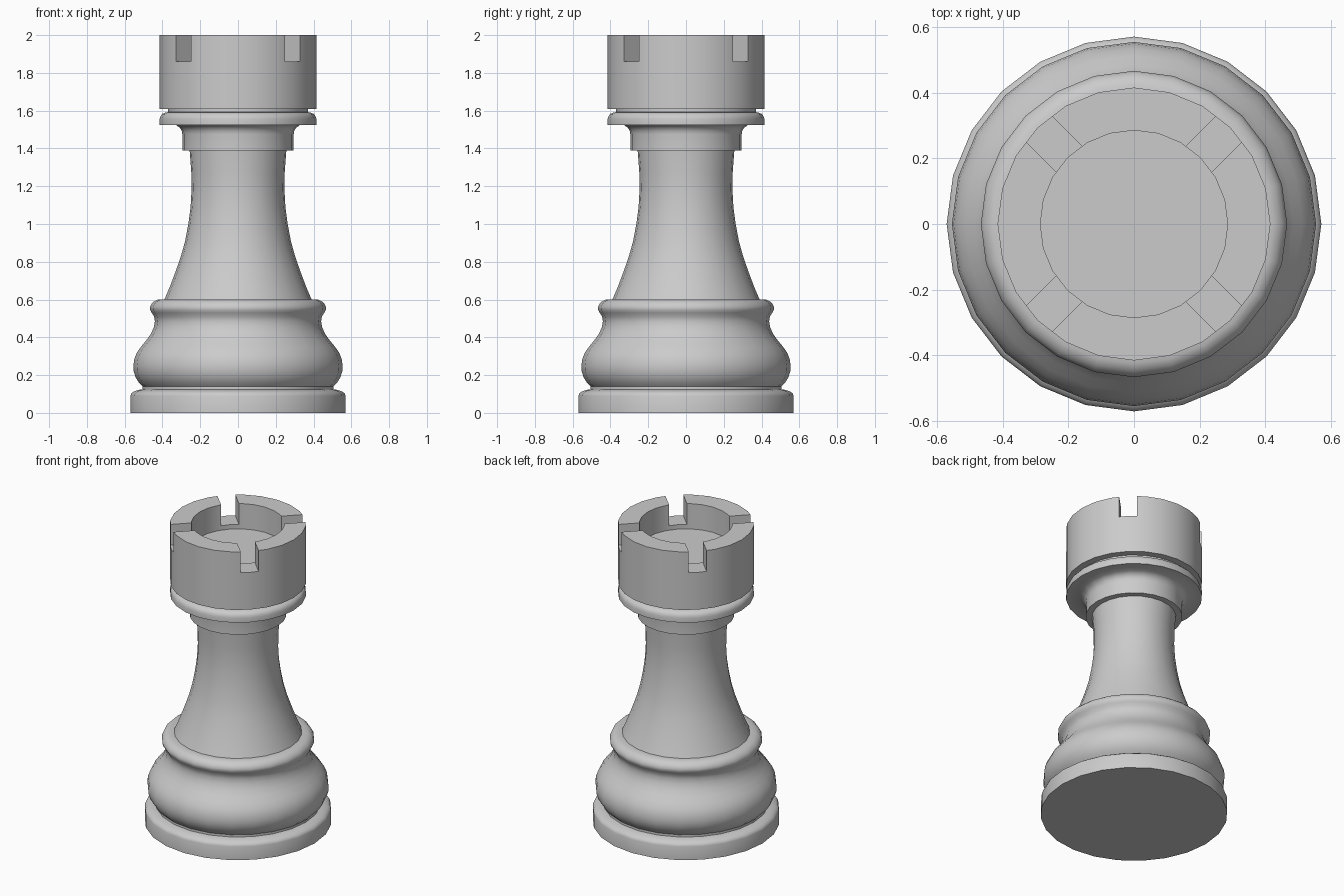
import bpy, bmesh, math
from mathutils import Matrix

if "Cube" in bpy.data.objects:
    bpy.data.objects.remove(bpy.data.objects["Cube"])

SIDES = 24


def lathe(name, profile):
    """Spin a (radius, z) profile round the z axis; radius 0 gives a pole."""
    bm = bmesh.new()
    verts = [bm.verts.new((r, 0, z)) for r, z in profile]
    edges = [bm.edges.new(pair) for pair in zip(verts, verts[1:])]
    bmesh.ops.spin(bm, geom=verts + edges, cent=(0, 0, 0), axis=(0, 0, 1),
                   angle=2 * math.pi, steps=SIDES, use_duplicate=False)
    bmesh.ops.remove_doubles(bm, verts=bm.verts, dist=1e-4)
    bmesh.ops.dissolve_degenerate(bm, edges=bm.edges, dist=1e-5)
    bmesh.ops.recalc_face_normals(bm, faces=bm.faces)
    # open parts: make sure side faces look outwards
    side = max(bm.faces, key=lambda f: f.calc_center_median().xy.length)
    if side.normal.xy.dot(side.calc_center_median().xy) < 0:
        bmesh.ops.reverse_faces(bm, faces=bm.faces)
    mesh = bpy.data.meshes.new(name)
    bm.to_mesh(mesh)
    bm.free()
    obj = bpy.data.objects.new(name, mesh)
    bpy.context.collection.objects.link(obj)
    return obj


def smooth(obj):
    bpy.ops.object.select_all(action='DESELECT')
    obj.select_set(True)
    bpy.context.view_layer.objects.active = obj
    bpy.ops.object.shade_smooth_by_angle(angle=math.radians(35))


# Foot disc with rounded upper edge and a narrow groove
foot = lathe("foot", [
    (0, 0), (0.57, 0), (0.57, 0.09), (0.565, 0.103), (0.55, 0.114),
    (0.525, 0.122), (0.505, 0.125), (0.505, 0.14)])

# Bulging base ending in a bead
base = lathe("base_bulb", [
    (0.505, 0.14), (0.525, 0.16), (0.543, 0.19), (0.552, 0.22), (0.554, 0.25),
    (0.549, 0.285), (0.535, 0.32), (0.512, 0.352), (0.485, 0.385),
    (0.46, 0.42), (0.445, 0.455), (0.44, 0.485), (0.444, 0.51),
    (0.457, 0.53), (0.465, 0.545), (0.466, 0.56), (0.458, 0.577),
    (0.445, 0.59), (0.425, 0.6), (0.39, 0.6)])

# Concave stem
stem = lathe("stem", [
    (0.39, 0.6), (0.36, 0.67), (0.33, 0.75), (0.302, 0.83), (0.28, 0.91),
    (0.263, 1.0), (0.251, 1.09), (0.246, 1.18), (0.247, 1.27), (0.256, 1.388)])

# Collar flaring into the ring, then the short neck under the head
collar = lathe("collar", [
    (0.256, 1.388), (0.295, 1.388), (0.295, 1.475), (0.298, 1.493),
    (0.308, 1.51), (0.33, 1.525), (0.415, 1.525), (0.415, 1.555),
    (0.411, 1.57), (0.402, 1.582), (0.385, 1.59), (0.37, 1.592), (0.37, 1.61)])

# Hollow tower head
head = lathe("head", [
    (0, 1.61), (0.415, 1.61), (0.415, 2.0), (0.285, 2.0), (0.285, 1.83), (0, 1.83)])

# Four battlement slots on the diagonals
bm = bmesh.new()
for k in range(4):
    bmesh.ops.create_cube(bm, size=1, matrix=(
        Matrix.Rotation(math.radians(45 + 90 * k), 4, 'Z')
        @ Matrix.Translation((0.375, 0, 1.96))
        @ Matrix.Diagonal((0.25, 0.11, 0.2, 1))))
mesh = bpy.data.meshes.new("slot_cutter")
bm.to_mesh(mesh)
bm.free()
cutter = bpy.data.objects.new("slot_cutter", mesh)
bpy.context.collection.objects.link(cutter)
cutter.hide_render = True

mod = head.modifiers.new("slots", 'BOOLEAN')
mod.operation = 'DIFFERENCE'
mod.solver = 'EXACT'
mod.object = cutter
bpy.context.view_layer.objects.active = head
bpy.ops.object.modifier_apply(modifier=mod.name)
bpy.data.objects.remove(cutter)

for part in (foot, base, stem, collar, head):
    smooth(part)
